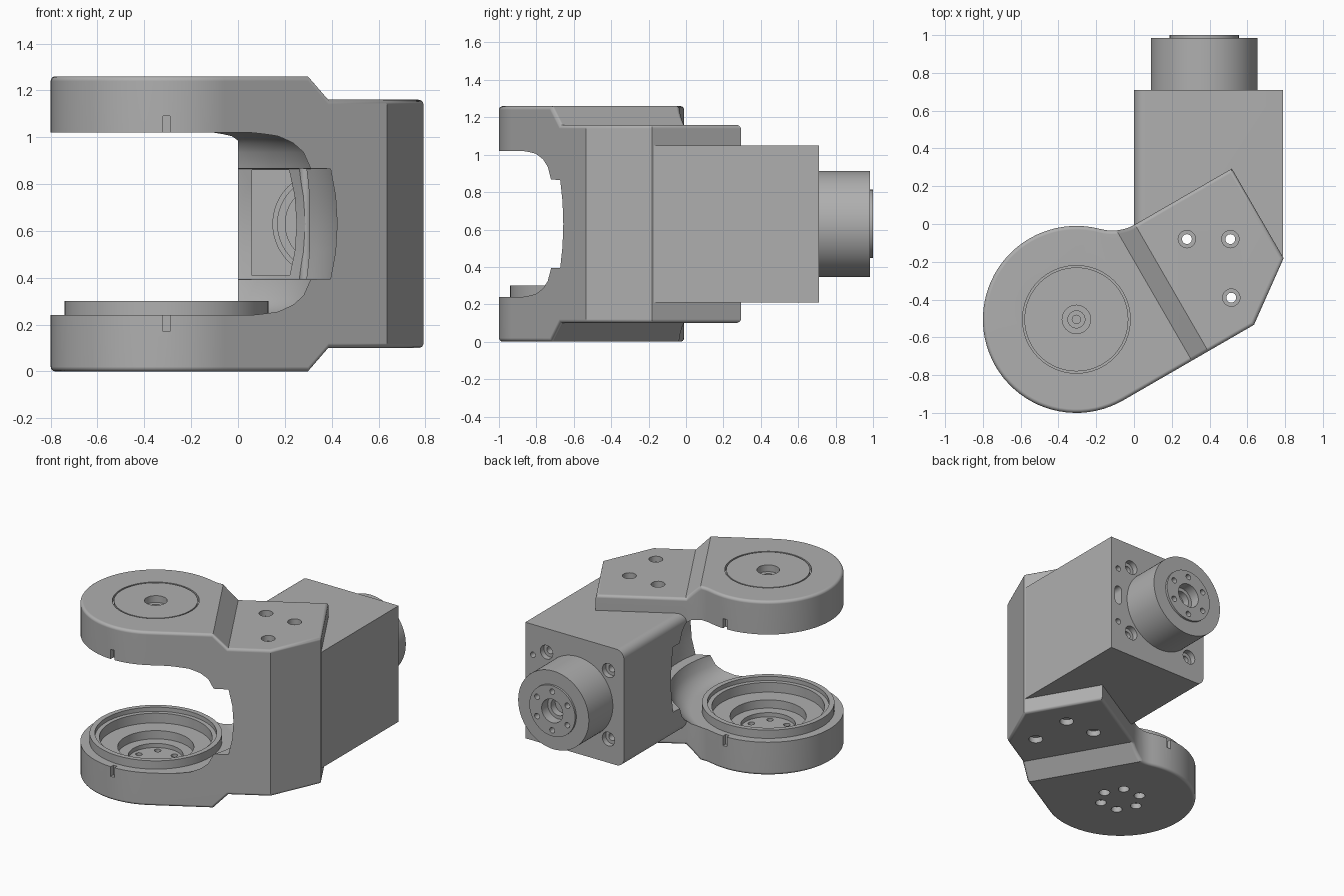
import bpy, bmesh
from math import sin, cos, pi, radians
from mathutils import Matrix, Vector

if "Cube" in bpy.data.objects:
    bpy.data.objects.remove(bpy.data.objects["Cube"], do_unlink=True)

grey = bpy.data.materials.new("light grey metal")
grey.use_nodes = True
tone = (0.43, 0.43, 0.43, 1)
grey.diffuse_color = tone
grey.node_tree.nodes["Principled BSDF"].inputs["Base Color"].default_value = tone

UP = Matrix.Identity(4)
ALONG_Y = Matrix.Rotation(-pi / 2, 4, "X")    # local z points to +y
SIDEWAYS = Matrix.Rotation(pi / 2, 4, "X")    # local y points to +z
AX, AY, R, MID = -0.305, -0.505, 0.495, 0.63  # hinge axis, arm radius, mid height
FORK = Matrix.Translation((AX, AY, 0)) @ Matrix.Rotation(radians(30), 4, "Z")


def finish(bm, name, matrix=UP):
    bmesh.ops.recalc_face_normals(bm, faces=bm.faces[:])
    mesh = bpy.data.meshes.new(name)
    bm.to_mesh(mesh)
    bm.free()
    mesh.transform(matrix)
    mesh.materials.append(grey)
    obj = bpy.data.objects.new(name, mesh)
    bpy.context.collection.objects.link(obj)
    return obj


def prism(name, points, low, high, matrix=UP):
    bm = bmesh.new()
    face = bm.faces.new([bm.verts.new((x, y, low)) for x, y in points])
    ext = bmesh.ops.extrude_face_region(bm, geom=[face], use_keep_orig=True)
    moved = [g for g in ext["geom"] if isinstance(g, bmesh.types.BMVert)]
    bmesh.ops.translate(bm, verts=moved, vec=(0, 0, high - low))
    return finish(bm, name, matrix)


def lathe(name, profile, matrix=UP, n=80):
    bm = bmesh.new()
    rings = [[bm.verts.new((r * cos(2 * pi * i / n), r * sin(2 * pi * i / n), z))
              for i in range(n)] for r, z in profile]
    for a, b in zip(rings, rings[1:]):
        for i in range(n):
            j = (i + 1) % n
            bm.faces.new((a[i], a[j], b[j], b[i]))
    bm.faces.new(rings[0])
    bm.faces.new(rings[-1])
    return finish(bm, name, matrix)


def upright(r, low, high, x=AX, y=AY, n=64):
    return lathe("post", [(r, low), (r, high)], Matrix.Translation((x, y, 0)), n)


def rod(r, low, high, x, z, n=64):
    return lathe("rod", [(r, low), (r, high)], Matrix.Translation((x, 0, z)) @ ALONG_Y, n)


def block(x0, x1, y0, y1, z0, z1):
    return prism("block", [(x0, y0), (x1, y0), (x1, y1), (x0, y1)], z0, z1)


def combine(target, other, operation="DIFFERENCE"):
    mod = target.modifiers.new("combine", "BOOLEAN")
    mod.operation, mod.solver, mod.object = operation, "EXACT", other
    bpy.context.view_layer.objects.active = target
    bpy.ops.object.modifier_apply(modifier=mod.name)
    bpy.data.objects.remove(other, do_unlink=True)


def arc(cx, cy, r, start, end, n):
    return [(cx + r * cos(radians(start + (end - start) * i / n)),
             cy + r * sin(radians(start + (end - start) * i / n))) for i in range(n + 1)]


# Fork outline, with a round end and a concave neck
outline = arc(0, 0, R, 45, 270, 50)
outline += [(0.80, -R), (1.112, -0.268), (1.112, 0.28)]
outline += arc(0.52, 0.521, 0.241, 270, 226, 10)
yoke = prism("fork_and_housing", outline, -0.1, 1.36)

# Side profile that steps the rear of the fork inward
half = [(-0.7, 0), (0.42, 0), (0.52, 0.1), (1.3, 0.1)]
profile = half + [(u, 2 * MID - z) for u, z in reversed(half)]
combine(yoke, prism("step", profile, -0.8, 0.8, SIDEWAYS), "INTERSECT")

# Round the outer rims
bm = bmesh.new()
bm.from_mesh(yoke.data)
bmesh.ops.remove_doubles(bm, verts=bm.verts[:], dist=0.0001)
bm.normal_update()
rim = []
for e in bm.edges:
    if len(e.link_faces) == 2:
        low, high = sorted(abs(f.normal.z) for f in e.link_faces)
        if low < 0.1 and high > 0.3:
            rim.append(e)
bmesh.ops.bevel(bm, geom=rim, offset=0.055, segments=4, profile=0.5, affect="EDGES",
                clamp_overlap=True)
bm.to_mesh(yoke.data)
bm.free()
yoke.data.transform(FORK)

# Square housing, rounded along its inner side
box = arc(0.06, 0.27, 0.06, 270, 180, 6) + arc(0.06, 0.99, 0.06, 180, 90, 6)
box += [(0.79, 1.05), (0.79, 0.21)]
combine(yoke, prism("housing", [(x, -z) for x, z in box], -0.17, 0.71, ALONG_Y), "UNION")

# Bearing collar on the lower arm
combine(yoke, upright(0.435, 0.2, 0.30), "UNION")

# Swing clearance between the arms, turned about the hinge axis
curve = [(0.51, 0.39), (0.56, 0.375), (0.60, 0.345), (0.63, 0.305), (0.648, 0.25),
         (0.652, 0.237), (0.72, 0.235), (0.738, 0.12)]
sweep = [(r, MID - h) for r, h in curve] + [(0.744, MID)]
sweep += [(r, MID + h) for r, h in reversed(curve)]
# Keep the lower collar by leaving a core below its rim
clear = lathe("clearance", sweep, Matrix.Translation((AX, AY, 0)), 96)
combine(clear, upright(0.435, 0.1, 0.30))
combine(yoke, clear)
combine(yoke, block(0.06, 0.70, -0.01, 0.58, 0.41, 0.86))

# Stepped bearing seats in both arms
for r, low, high in [(0.40, 0.27, 0.4), (0.37, 0.20, 0.4), (0.25, 0.14, 0.4),
                     (0.18, 0.11, 0.4), (0.40, 0.9, 1.12), (0.285, 1.23, 1.4)]:
    combine(yoke, upright(r, low, high))

# Flush cap in the upper arm with its stepped centre hole
combine(yoke, upright(0.275, 1.20, 1.259), "UNION")
for r, low in [(0.075, 1.21), (0.045, 1.17), (0.022, 1.15)]:
    combine(yoke, upright(r, low, 1.4))

# Bolt circle under the lower arm
for i in range(6):
    a = radians(60 * i)
    x, y = AX + 0.135 * cos(a), AY + 0.135 * sin(a)
    combine(yoke, upright(0.022, -0.1, 0.2, x, y, 20))
    combine(yoke, upright(0.036, -0.1, 0.04, x, y, 20))

# Counterbored bolts through the rear of the fork
for x, y in [(0.28, -0.08), (0.51, -0.08), (0.515, -0.39)]:
    combine(yoke, upright(0.026, -0.1, 1.4, x, y, 24))
    combine(yoke, upright(0.046, -0.1, 0.14, x, y, 24))
    combine(yoke, upright(0.046, 1.12, 1.4, x, y, 24))

# Index notches on the arm rims
for y in (AY - R, AY + R):
    for low, high in ((0.17, 0.26), (1.0, 1.09)):
        combine(yoke, block(-0.32, -0.29, y - 0.03, y + 0.03, low, high))

# Bolt holes and cable slot in the housing's rear face
CX = 0.372
for sx in (-1, 1):
    for sz in (-1, 1):
        x, z = CX + sx * 0.248, MID + sz * 0.248
        combine(yoke, rod(0.05, 0.67, 0.8, x, z, 24))
        combine(yoke, rod(0.026, 0.62, 0.8, x, z, 20))
for dz in (-0.2, 0.2):
    combine(yoke, rod(0.02, 0.65, 0.8, 0.73, MID + dz, 16))
slot = arc(0.73, MID + 0.04, 0.028, 0, 180, 8) + arc(0.73, MID - 0.04, 0.028, 180, 360, 8)
combine(yoke, prism("slot", [(x, -z) for x, z in slot], 0.64, 0.8, ALONG_Y))

# Output flange with raised hub
flange = lathe("output_flange", [(0.283, 0.66), (0.283, 0.985), (0.183, 0.985), (0.183, 1.0)],
               Matrix.Translation((CX, 0, MID)) @ ALONG_Y)
combine(flange, rod(0.085, 0.93, 1.1, CX, MID, 32))
combine(flange, rod(0.06, 0.88, 1.1, CX, MID, 32))
for i in range(6):
    a = radians(60 * i + 30)
    combine(flange, rod(0.02, 0.93, 1.1, CX + 0.14 * cos(a), MID + 0.14 * sin(a), 16))

# Stepped motor rings inside the housing
rings = lathe("inner_rings", [(0.225, 0.60), (0.225, 0.56), (0.205, 0.56), (0.205, 0.53),
                              (0.17, 0.53), (0.17, 0.55), (0.10, 0.55)],
              Matrix.Translation((CX, 0, MID)) @ ALONG_Y)

# Smooth round surfaces, keep hard edges
for obj in (yoke, flange, rings):
    bpy.ops.object.select_all(action="DESELECT")
    obj.select_set(True)
    bpy.context.view_layer.objects.active = obj
    bpy.ops.object.shade_smooth_by_angle(angle=radians(30))
    even = obj.modifiers.new("even shading", "WEIGHTED_NORMAL")
    even.keep_sharp = True
